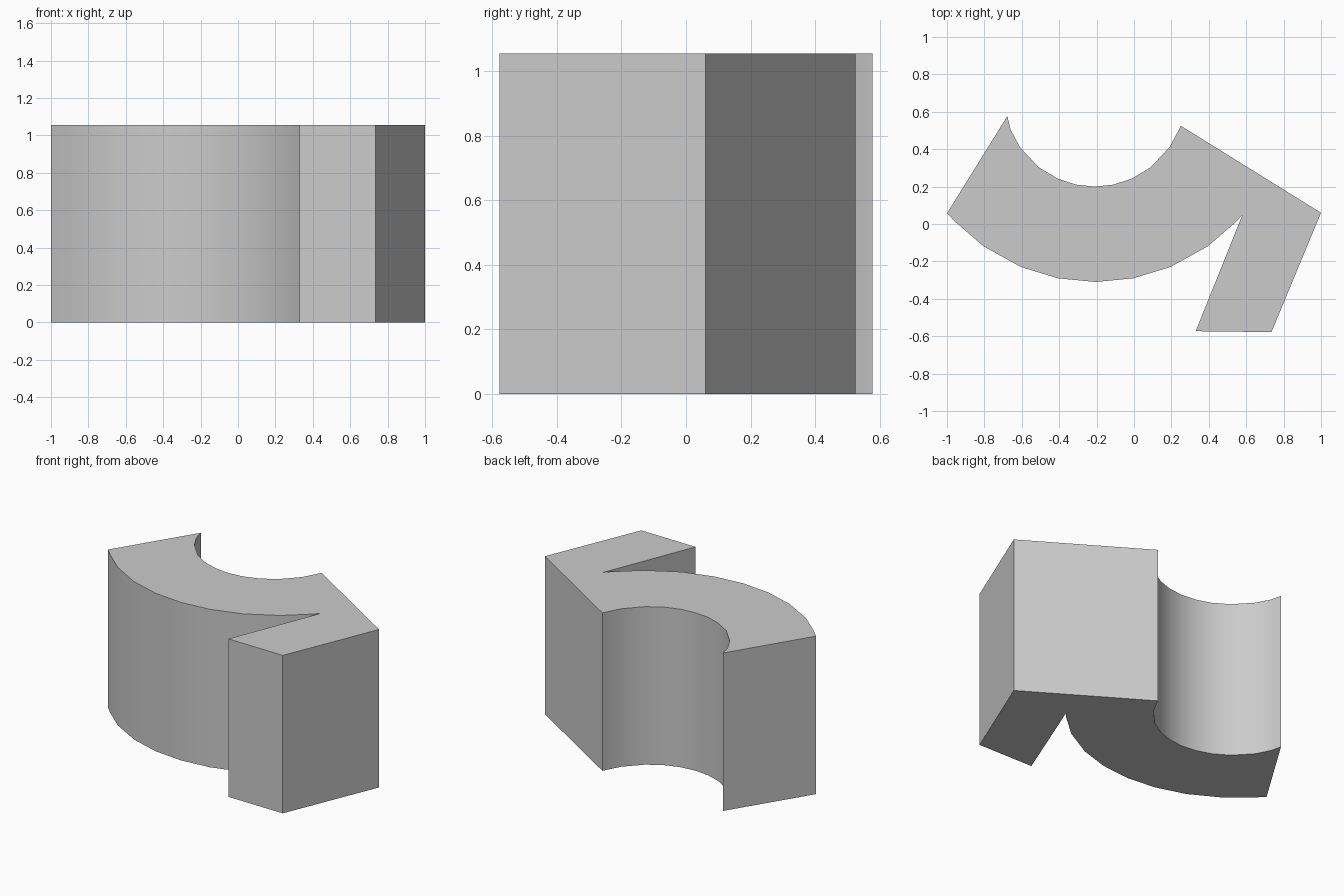
import bpy, bmesh, math

cube = bpy.data.objects.get("Cube")
if cube:
    bpy.data.objects.remove(cube, do_unlink=True)

HEIGHT = 1.055

# Plain grey
grey = bpy.data.materials.new("plain_grey")
grey.use_nodes = True
colour = (0.6, 0.6, 0.6, 1)
grey.diffuse_color = colour
grey.node_tree.nodes["Principled BSDF"].inputs["Base Color"].default_value = colour


def arc(cx, bottom, radius, offsets):
    """Lower part of a circle, left to right, mirrored about cx."""
    steps = [-d for d in reversed(offsets)] + [0] + offsets
    return [(cx + d, bottom + radius - math.sqrt(radius ** 2 - d ** 2)) for d in steps]


# Curved body: outer bow below, smaller bow cut into the back
outer = arc(-0.205, -0.31, 1.037, [0.2, 0.4, 0.6, 0.75])
inner = arc(-0.21, 0.2, 0.485, [0.1, 0.2, 0.3, 0.4, 0.45])

# Slanted leg with a thin notch between it and the bow
leg = [(0.58, 0.05), (0.33, -0.573), (0.735, -0.578), (1.0, 0.06)]
profile = ([(-1.0, 0.057)] + outer + leg + [(0.25, 0.525)]
           + inner[::-1] + [(-0.677, 0.577)])

# Extrude the outline straight up
bm = bmesh.new()
base = bm.faces.new([bm.verts.new((x, y, 0)) for x, y in profile])
result = bmesh.ops.extrude_face_region(bm, geom=[base], use_keep_orig=True)
top = [v for v in result["geom"] if isinstance(v, bmesh.types.BMVert)]
bmesh.ops.translate(bm, verts=top, vec=(0, 0, HEIGHT))
bmesh.ops.recalc_face_normals(bm, faces=bm.faces)
mesh = bpy.data.meshes.new("curved_block")
bm.to_mesh(mesh)
bm.free()
mesh.materials.append(grey)

block = bpy.data.objects.new("curved_block", mesh)
bpy.context.collection.objects.link(block)

# Smooth bows, sharp corners
bpy.ops.object.select_all(action="DESELECT")
block.select_set(True)
bpy.context.view_layer.objects.active = block
bpy.ops.object.shade_smooth_by_angle(angle=math.radians(25))
